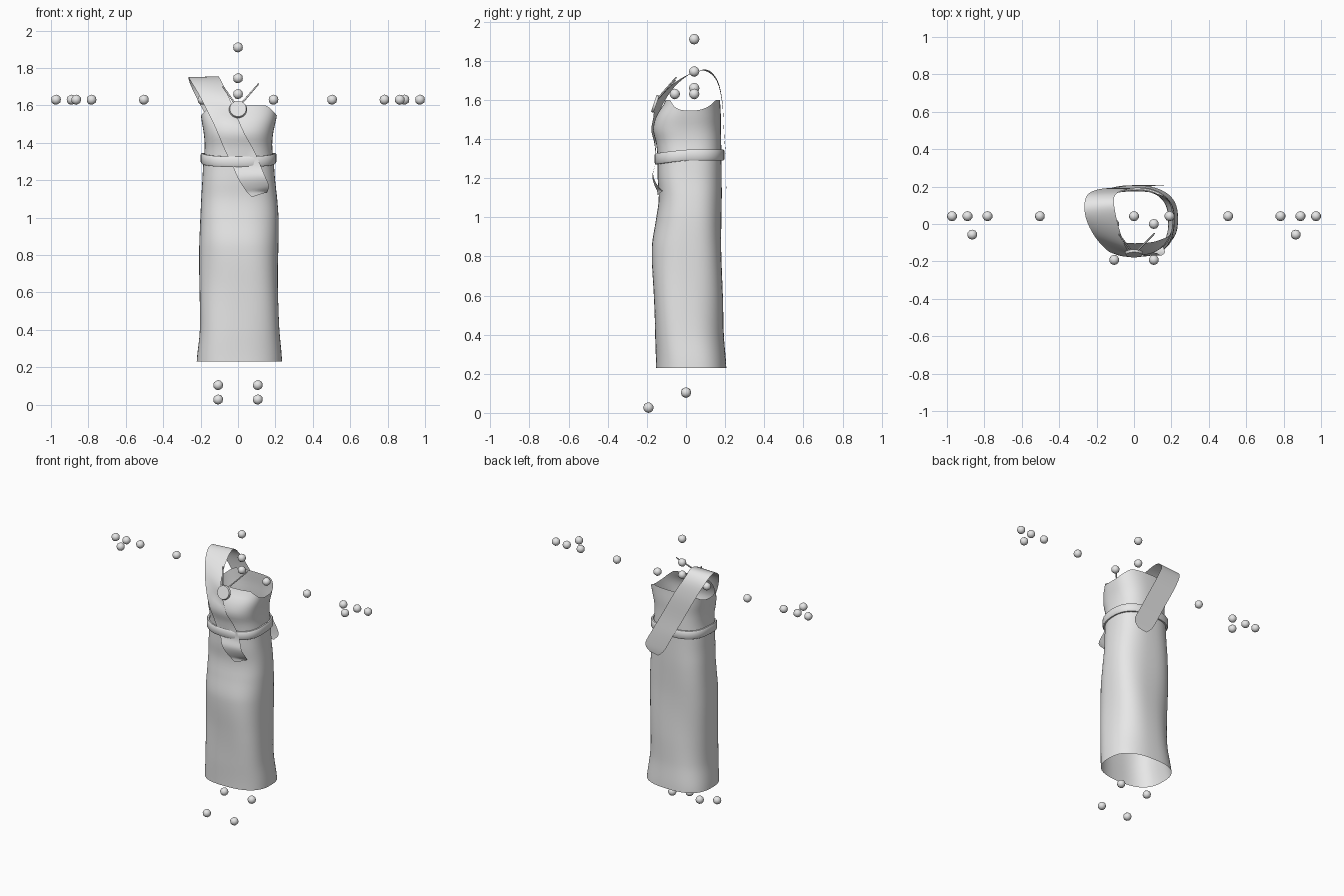
import bpy, bmesh, math
from mathutils import Vector

if "Cube" in bpy.data.objects:
    bpy.data.objects.remove(bpy.data.objects["Cube"])

grey = bpy.data.materials.new("soft_grey")
grey.diffuse_color = (0.8, 0.8, 0.8, 1)
grey.use_nodes = True
grey.node_tree.nodes["Principled BSDF"].inputs["Base Color"].default_value = grey.diffuse_color


def finish(name, bm, angle=50):
    me = bpy.data.meshes.new(name)
    bm.to_mesh(me)
    bm.free()
    ob = bpy.data.objects.new(name, me)
    bpy.context.collection.objects.link(ob)
    me.materials.append(grey)
    bpy.ops.object.select_all(action='DESELECT')
    ob.select_set(True)
    bpy.context.view_layer.objects.active = ob
    bpy.ops.object.shade_smooth_by_angle(angle=math.radians(angle))
    return ob


def loft(name, rows, close_u=False, close_v=False, angle=50):
    """Skin a grid of points, optionally closed along each direction."""
    bm = bmesh.new()
    vs = [[bm.verts.new(p) for p in r] for r in rows]
    n, m = len(vs), len(vs[0])
    for i in range(n if close_v else n - 1):
        for j in range(m if close_u else m - 1):
            k, l = (i + 1) % n, (j + 1) % m
            bm.faces.new((vs[i][j], vs[i][l], vs[k][l], vs[k][j]))
    return finish(name, bm, angle)


def spline(pts, i, t):
    """Catmull-Rom point on segment i."""
    a, b = pts[max(i - 1, 0)], pts[i]
    c, d = pts[i + 1], pts[min(i + 2, len(pts) - 1)]
    return 0.5 * (2 * b + (c - a) * t + (2 * a - 5 * b + 4 * c - d) * t * t
                  + (3 * b - a - 3 * c + d) * t ** 3)


# Dress outline by height: z, left x, right x, front y, back y
OUTLINE = [
    (0.23, -0.225, 0.235, -0.155, 0.208), (0.40, -0.207, 0.222, -0.163, 0.192),
    (0.60, -0.204, 0.219, -0.168, 0.188), (0.85, -0.208, 0.219, -0.173, 0.185),
    (1.00, -0.205, 0.217, -0.152, 0.185), (1.10, -0.200, 0.210, -0.141, 0.185),
    (1.20, -0.193, 0.200, -0.147, 0.184), (1.30, -0.187, 0.193, -0.147, 0.183),
    (1.38, -0.180, 0.185, -0.155, 0.182), (1.45, -0.185, 0.190, -0.170, 0.180),
    (1.52, -0.197, 0.205, -0.152, 0.180), (1.60, -0.205, 0.218, -0.105, 0.176)]
POWER = 2.6
SEG = 64


def section(z):
    z = min(max(z, 0.23), 1.6)
    i = 0
    while i < len(OUTLINE) - 2 and z > OUTLINE[i + 1][0]:
        i += 1
    t = (z - OUTLINE[i][0]) / (OUTLINE[i + 1][0] - OUTLINE[i][0])
    l, r, f, b = spline([Vector(o[1:]) for o in OUTLINE], i, t)
    return (l + r) / 2, (r - l) / 2, (f + b) / 2, (b - f) / 2


def skin(ang, z, off=0.0):
    cx, a, cy, b = section(z)
    c, s = math.cos(ang), math.sin(ang)
    e = 2 / POWER
    return Vector((cx + (a + off) * math.copysign(abs(c) ** e, c),
                   cy + (b + off) * math.copysign(abs(s) ** e, s), z))


def wall_y(x, z, side):
    cx, a, cy, b = section(z)
    u = min(abs((x - cx) / a), 0.97)
    return cy + side * b * (1 - u ** POWER) ** (1 / POWER)


# Dress: open tube with soft diagonal folds and a neckline dipping at the arms
rows = []
for k in range(61):
    row = []
    for j in range(SEG):
        ang = 2 * math.pi * j / SEG
        s = abs(math.sin(ang))
        top = 1.545 + 0.055 * min(1, s * 1.25) ** 2
        z = 0.23 + (top - 0.23) * k / 60
        fold = 0.004 * math.sin(3 * ang + 7 * z) * max(0, math.sin(math.pi * min(1, z / 1.25)))
        row.append(skin(ang, z, fold - 0.002))
    rows.append(row)
loft("dress", rows, close_u=True)

# Belt: raised band with a rounded cross-section, lower at the front
band = [(0.000, -0.028), (0.009, -0.028), (0.014, -0.020),
        (0.014, 0.020), (0.009, 0.028), (0.000, 0.028)]
rows = []
for j in range(SEG):
    ang = 2 * math.pi * j / SEG
    zc = 1.318 - 0.020 * max(0, -math.sin(ang))
    row = []
    for off, dz in band:
        p = skin(ang, zc, off)
        p.z += dz
        row.append(p)
    rows.append(row)
loft("belt", rows, close_u=True, close_v=True, angle=40)

# Sash: ribbon from the front tail, over one shoulder, to the back tail
outer = [(.075, -.115, 1.11), (.045, -.15, 1.14), (.00, -.172, 1.21), (-.03, -.155, 1.28),
         (-.07, -.155, 1.36), (-.13, -.15, 1.50), (-.20, -.08, 1.64), (-.25, .01, 1.725),
         (-.265, .09, 1.75), (-.25, .155, 1.70), (-.19, .185, 1.58), (-.10, .195, 1.41),
         (-.04, .205, 1.30), (.02, .208, 1.19), (.07, .205, 1.14)]
inner = [(.155, -.12, 1.135), (.165, -.15, 1.17), (.145, -.168, 1.22), (.12, -.155, 1.28),
         (.085, -.155, 1.36), (.03, -.17, 1.46), (-.03, -.145, 1.60), (-.075, -.04, 1.70),
         (-.105, .09, 1.755), (-.10, .155, 1.71), (-.04, .185, 1.60), (.05, .195, 1.43),
         (.12, .205, 1.30), (.168, .208, 1.20), (.135, .205, 1.15)]
outer, inner = [[Vector(p) for p in e] for e in (outer, inner)]
rows = []
for i in range(len(outer) - 1):
    for q in range(6 if i < len(outer) - 2 else 7):
        p0, p1 = spline(outer, i, q / 6), spline(inner, i, q / 6)
        row = []
        for w in range(11):
            p = p0.lerp(p1, w / 10)
            if p.z < 1.6:  # keep the ribbon just outside the dress
                if i < 7:
                    p.y = min(p.y, wall_y(p.x, p.z, -1) - 0.007)
                else:
                    p.y = max(p.y, wall_y(p.x, p.z, 1) + (0.018 if p.z < 1.37 else 0.007))
            row.append(p)
        rows.append(row)
loft("sash", rows)

# Brooch: thin round disc leaning back
bm = bmesh.new()
bmesh.ops.create_cone(bm, cap_ends=True, segments=32, radius1=0.048, radius2=0.044,
                      depth=0.014)
brooch = finish("brooch", bm, 30)
brooch.location = (0, -0.158, 1.58)
brooch.rotation_euler = Vector((0, -0.95, 0.32)).to_track_quat('Z', 'Y').to_euler()


# Brooch pins: slim stems fanning out behind the disc
def pin(name, start, end):
    a, b = Vector(start), Vector(end)
    bm = bmesh.new()
    bmesh.ops.create_cone(bm, cap_ends=True, segments=8, radius1=0.005, radius2=0.004,
                          depth=(b - a).length)
    ob = finish(name, bm)
    ob.location = (a + b) / 2
    ob.rotation_euler = (b - a).to_track_quat('Z', 'Y').to_euler()


pin("pin_right", (0.01, -0.15, 1.60), (0.11, -0.05, 1.715))
pin("pin_left", (-0.01, -0.15, 1.60), (-0.08, -0.055, 1.70))


# Joint markers: small balls, mirrored left and right
def ball(name, x, y, z):
    bm = bmesh.new()
    bmesh.ops.create_icosphere(bm, subdivisions=2, radius=0.027)
    finish(name, bm, 60).location = (x, y, z)


for z in (1.91, 1.745, 1.66):
    ball("centre_marker", 0, 0.042, z)
pairs = [("hand_tip", .973, .042, 1.63), ("finger", .89, .042, 1.63), ("thumb", .865, -.057, 1.63),
         ("wrist", .783, .042, 1.63), ("elbow", .503, .042, 1.63), ("shoulder", .19, .042, 1.63),
         ("ankle", .106, .0, .104), ("toe", .106, -.192, .027)]
for name, x, y, z in pairs:
    for side in (-1, 1):
        ball(name + "_marker", side * x, y, z)
